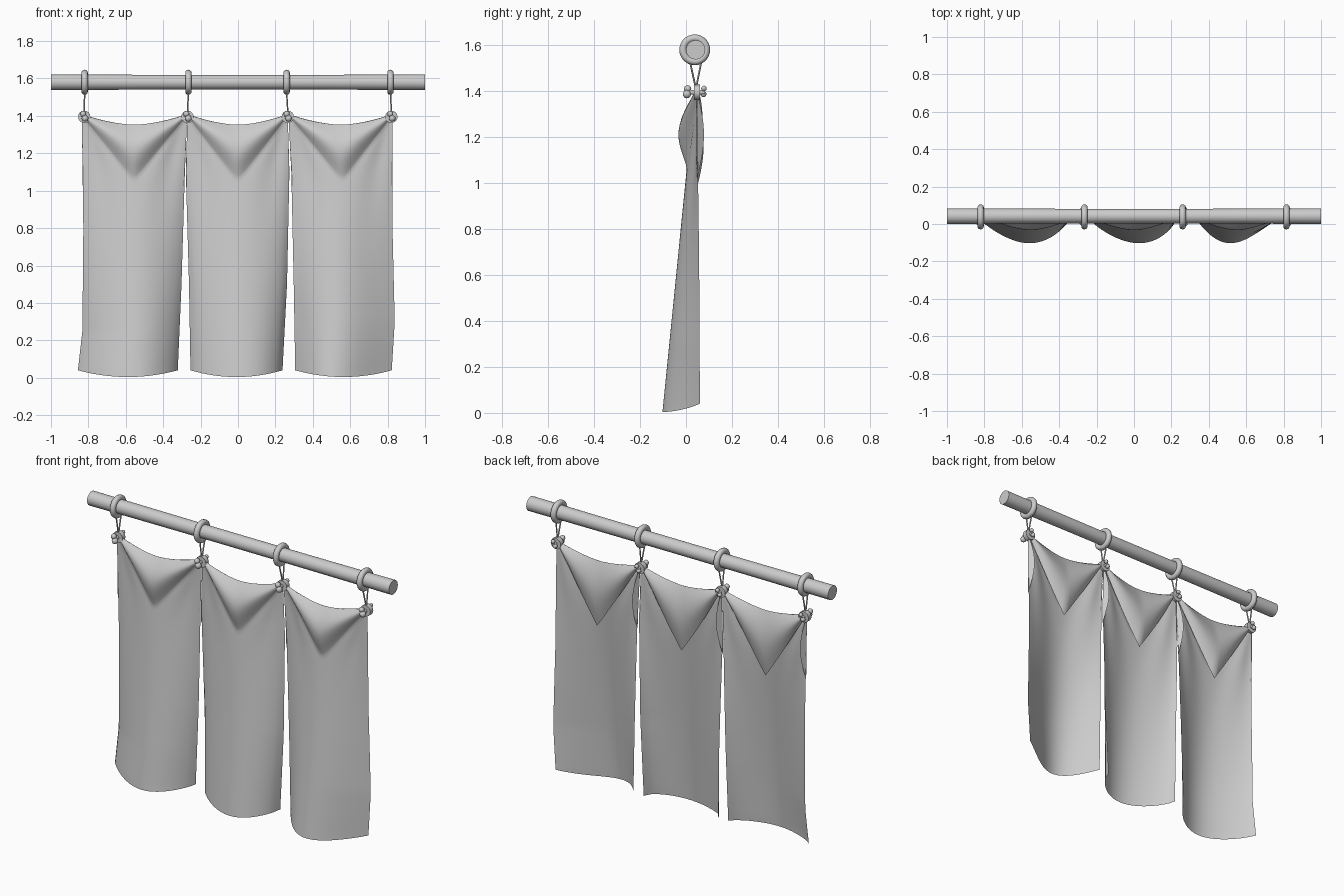
import bpy, bmesh, math
from mathutils import Vector, Matrix

if "Cube" in bpy.data.objects:
    bpy.data.objects.remove(bpy.data.objects["Cube"])

grey = bpy.data.materials.new("plain_grey")
grey.use_nodes = True
COLOUR = (0.6, 0.6, 0.6, 1)
grey.diffuse_color = COLOUR
grey.node_tree.nodes["Principled BSDF"].inputs["Base Color"].default_value = COLOUR

ROD_Y, ROD_Z = 0.042, 1.58


def finish(name, bm):
    """Turn a bmesh into a smooth-shaded object."""
    mesh = bpy.data.meshes.new(name)
    bm.to_mesh(mesh)
    bm.free()
    mesh.materials.append(grey)
    ob = bpy.data.objects.new(name, mesh)
    bpy.context.collection.objects.link(ob)
    bpy.ops.object.select_all(action="DESELECT")
    ob.select_set(True)
    bpy.context.view_layer.objects.active = ob
    bpy.ops.object.shade_smooth_by_angle(angle=math.radians(45))


def surface(name, cols, rows, point, capped=False):
    """Grid of points: point(a, b) with a and b from 0 to 1."""
    bm = bmesh.new()
    grid = [[bm.verts.new(point(i / cols, j / rows)) for i in range(cols + 1)]
            for j in range(rows + 1)]
    for low, high in zip(grid, grid[1:]):
        for i in range(cols):
            bm.faces.new((low[i], low[i + 1], high[i + 1], high[i]))
    bmesh.ops.remove_doubles(bm, verts=bm.verts[:], dist=1e-5)
    if capped:
        bmesh.ops.holes_fill(bm, edges=bm.edges[:], sides=cols)
    bmesh.ops.recalc_face_normals(bm, faces=bm.faces[:])
    finish(name, bm)


def ramp(table, t):
    """Straight-line lookup in a short list of (position, value)."""
    for (a, p), (b, q) in zip(table, table[1:]):
        if t <= b:
            return p + (q - p) * max(0, (t - a) / (b - a))
    return table[-1][1]


# Rod, slightly thinner in the middle
def rod_point(a, b):
    angle, x = a * math.tau, b * 2 - 1
    r = 0.039 + 0.003 * x * x
    return (x, ROD_Y + r * math.cos(angle), ROD_Z + r * math.sin(angle))


surface("rod", 24, 24, rod_point, capped=True)


# Rings around the rod
def add_ring(name, x):
    def point(a, b):
        turn, tube = a * math.tau, b * math.tau
        r = 0.051 + 0.016 * math.cos(tube)
        return (x + 0.017 * math.sin(tube), ROD_Y - 0.004 + r * math.cos(turn),
                ROD_Z + r * math.sin(turn))
    surface(name, 28, 12, point)


# Two cords from each ring to its clip
def add_cords(name, ring_x, pin_x):
    bm = bmesh.new()
    for side in (-1, 1):
        start = Vector((ring_x, ROD_Y + side * 0.024, 1.525))
        end = Vector((pin_x, 0.043 + side * 0.003, 1.425))
        line = end - start
        place = Matrix.Translation((start + end) / 2) @ \
            line.to_track_quat("Z", "Y").to_matrix().to_4x4()
        bmesh.ops.create_cone(bm, cap_ends=True, segments=8, radius1=0.004,
                              radius2=0.004, depth=line.length, matrix=place)
    finish(name, bm)


# Clip: axle, middle collar and round knobs front and back
def add_clip(name, x):
    bm = bmesh.new()
    lay = Matrix.Rotation(math.pi / 2, 4, "X")
    for y, radius, depth in ((0.042, 0.01, 0.08), (0.048, 0.033, 0.028)):
        bmesh.ops.create_cone(bm, cap_ends=True, segments=16, radius1=radius,
                              radius2=radius, depth=depth,
                              matrix=Matrix.Translation((x, y, 1.395)) @ lay)
    for dx, y, z, r in ((-0.006, 0.007, 1.41, 0.016), (0.004, 0.004, 1.387, 0.018),
                        (0.006, 0.078, 1.412, 0.012), (-0.006, 0.076, 1.387, 0.013)):
        bmesh.ops.create_uvsphere(bm, u_segments=12, v_segments=8, radius=r,
                                  matrix=Matrix.Translation((x + dx, y, z)))
    finish(name, bm)


RINGS = (-0.82, -0.265, 0.26, 0.815)
PINS = (-0.822, -0.27, 0.266, 0.82)
for number, (ring_x, pin_x) in enumerate(zip(RINGS, PINS), 1):
    add_ring(f"ring_{number}", ring_x)
    add_cords(f"cords_{number}", ring_x, pin_x)
    add_clip(f"clip_{number}", pin_x)


def top_z(u):
    return 1.41 - 0.057 * (1 - abs(u) ** 1.7)


def crease_z(u):
    """Height of the V-shaped lower edge of the swag."""
    return 1.4 - 0.36 * (1 - math.sqrt(u * u + 0.004))


CREASE = 0.75  # share of the cloth rows lying below the swag


def add_panel(name, left, right, skew, spread):
    def x_at(u, z):
        a, b = ramp(left, z), ramp(right, z)
        return a + (b - a) * (u + 1) / 2

    # Front cloth: forward belly, fanning folds and a V-shaped swag on top
    def cloth(a, b):
        u = a * 2 - 1
        low, mid = 0.04 - 0.036 * (1 - u * u), crease_z(u)
        swag = max(0, (b - CREASE) / (1 - CREASE))
        z = low + (mid - low) * min(1, b / CREASE) + (top_z(u) - mid) * swag
        height = (z - low) / (1.41 - low)
        lean = u - skew * (1 - u * u) * (1 - height)
        belly = max(0, math.cos(lean * math.pi / 2)) ** (spread + 0.3 * height)
        edge = 0.06 - 0.015 * height ** 2
        y = edge + (0.1 * z - 0.103 - edge) * belly
        y -= 0.052 * (1 - u * u) * math.sin(math.pi * swag ** 1.2)
        drop = 1.42 - z
        angle = math.atan2((1 - abs(u)) * 0.27, drop + 0.01)
        fade = min(1, drop / 0.25) * math.exp(-1.5 * drop) * (1 - swag)
        y -= 0.03 * fade * u * u * (1 - u * u) * math.cos(angle * 12)
        return (x_at(u, z), y, z)

    surface(name + "_cloth", 32, 60, cloth)

    # Folded-over triangle swelling out behind the top edge
    def flap(a, b):
        u = a * 2 - 1
        z = top_z(u) - b * 0.385 * (1 - abs(u))
        swell = 0.038 * math.sin(math.pi * b ** 0.9) * math.sqrt(1 - u * u)
        return (x_at(u, z), 0.045 - 0.012 * (1 - u * u) * (1 - b) + swell, z)

    surface(name + "_back_flap", 24, 12, flap)

    # Narrow side folds tucked behind both upper edges
    for side, word in ((-1, "right"), (1, "left")):
        def fold(a, b):
            z = 1.4 - 0.38 * b
            swell = math.sin(math.pi * b) * a
            return (x_at(side, z) - side * 0.022 * swell, 0.048 + 0.03 * swell, z)
        surface(f"{name}_{word}_fold", 4, 14, fold)


add_panel("right_panel",
          ((0.04, -0.856), (0.25, -0.832), (0.8, -0.827), (1.4, -0.835)),
          ((0.04, -0.322), (0.5, -0.302), (1.1, -0.284), (1.4, -0.272)), 0.12, 0.75)
add_panel("middle_panel",
          ((0.04, -0.254), (0.5, -0.262), (1.1, -0.279), (1.4, -0.27)),
          ((0.04, 0.238), (0.5, 0.262), (1.1, 0.275), (1.4, 0.266)), 0.15, 0.6)
add_panel("left_panel",
          ((0.04, 0.306), (0.5, 0.298), (1.1, 0.285), (1.4, 0.27)),
          ((0.04, 0.822), (0.3, 0.838), (0.8, 0.826), (1.4, 0.826)), -0.2, 1.0)
